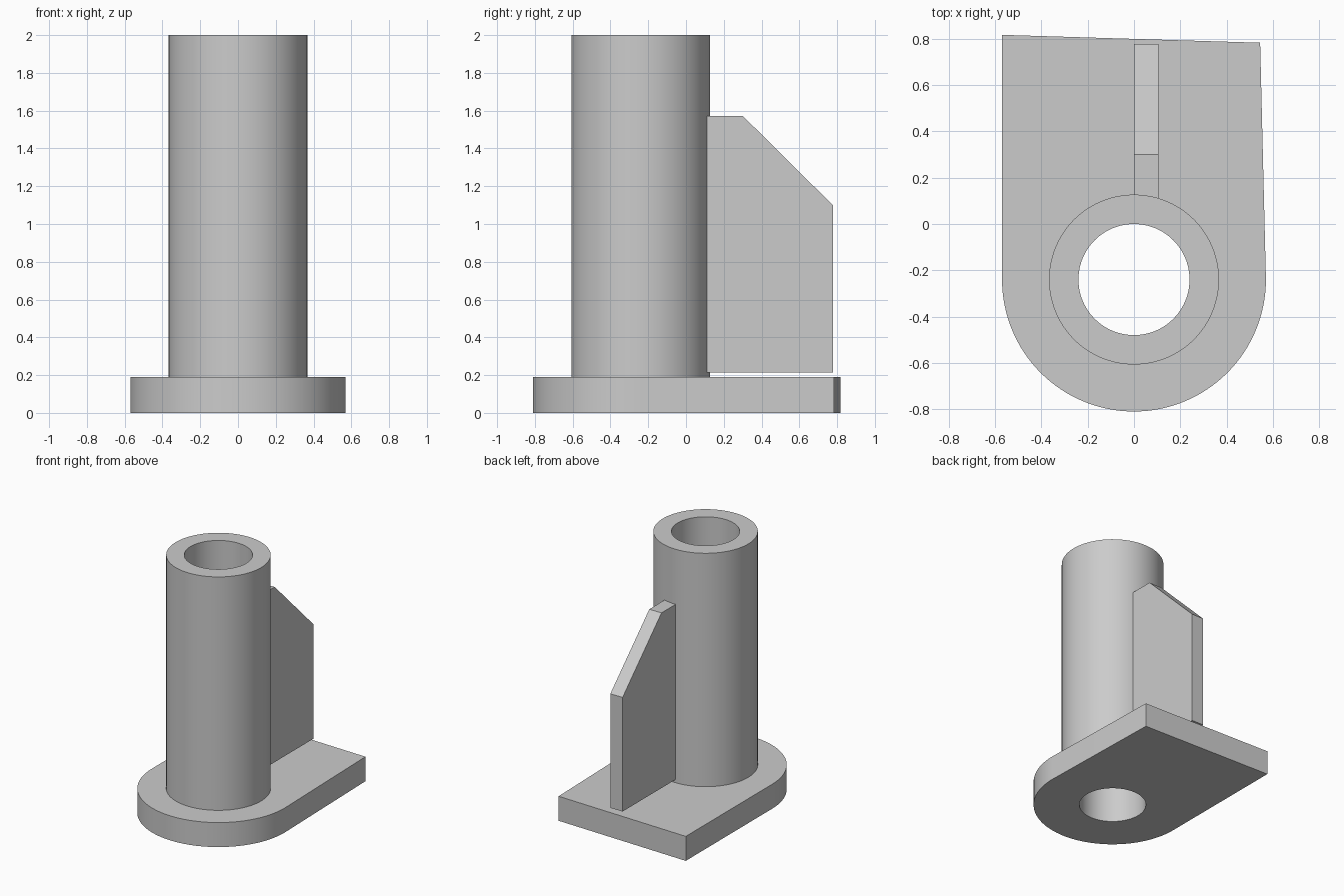
import bpy, bmesh
from math import cos, sin, pi, radians
from mathutils import Vector

cube = bpy.data.objects.get("Cube")
if cube:
    bpy.data.objects.remove(cube, do_unlink=True)

# Single grey material
COLOUR = (0.6, 0.6, 0.6, 1)
grey = bpy.data.materials.new("plain grey")
grey.use_nodes = True
grey.diffuse_color = COLOUR
grey.node_tree.nodes["Principled BSDF"].inputs["Base Color"].default_value = COLOUR

AXIS_Y = -0.24
BORE, TUBE_R, END_R = 0.24, 0.367, 0.57
BASE_TOP = 0.19


def arc(radius, start, end, steps, z):
    """Points around the tube axis, from start to end."""
    angles = [start + (end - start) * i / steps for i in range(steps + 1)]
    return [Vector((radius * cos(a), AXIS_Y + radius * sin(a), z)) for a in angles]


def circle(radius, z):
    return arc(radius, 0, 2 * pi, 96, z)[:-1]


def extruded(name, loops, offset):
    """Fill closed outlines (the second one is a hole) and extrude them."""
    bm = bmesh.new()
    edges = []
    for loop in loops:
        verts = [bm.verts.new(p) for p in loop]
        edges += [bm.edges.new((verts[i - 1], v)) for i, v in enumerate(verts)]
    bmesh.ops.triangle_fill(bm, edges=edges, use_beauty=True)
    result = bmesh.ops.extrude_face_region(bm, geom=bm.faces[:], use_keep_orig=True)
    moved = [g for g in result["geom"] if isinstance(g, bmesh.types.BMVert)]
    bmesh.ops.translate(bm, verts=moved, vec=offset)
    bmesh.ops.recalc_face_normals(bm, faces=bm.faces[:])
    mesh = bpy.data.meshes.new(name)
    bm.to_mesh(mesh)
    bm.free()
    mesh.materials.append(grey)
    obj = bpy.data.objects.new(name, mesh)
    bpy.context.collection.objects.link(obj)
    bpy.ops.object.select_all(action="DESELECT")
    obj.select_set(True)
    bpy.context.view_layer.objects.active = obj
    bpy.ops.object.shade_smooth_by_angle(angle=radians(30))
    return obj


# Base plate: round front end, slightly skewed back, bored through
outline = arc(END_R, pi, 2 * pi, 64, 0)
outline += [Vector((0.545, 0.783, 0)), Vector((-END_R, 0.817, 0))]
extruded("base_plate", [outline, circle(BORE, 0)], (0, 0, BASE_TOP))

# Upright tube
extruded("tube", [circle(TUBE_R, BASE_TOP), circle(BORE, BASE_TOP)],
         (0, 0, 2 - BASE_TOP))

# Rib behind the tube, with a sloped upper corner, just clear of the base
rib = [(0.08, 0.215), (0.777, 0.215), (0.777, 1.1), (0.3, 1.573), (0.08, 1.573)]
extruded("support_rib", [[Vector((0, y, z)) for y, z in rib]], (0.105, 0, 0))
